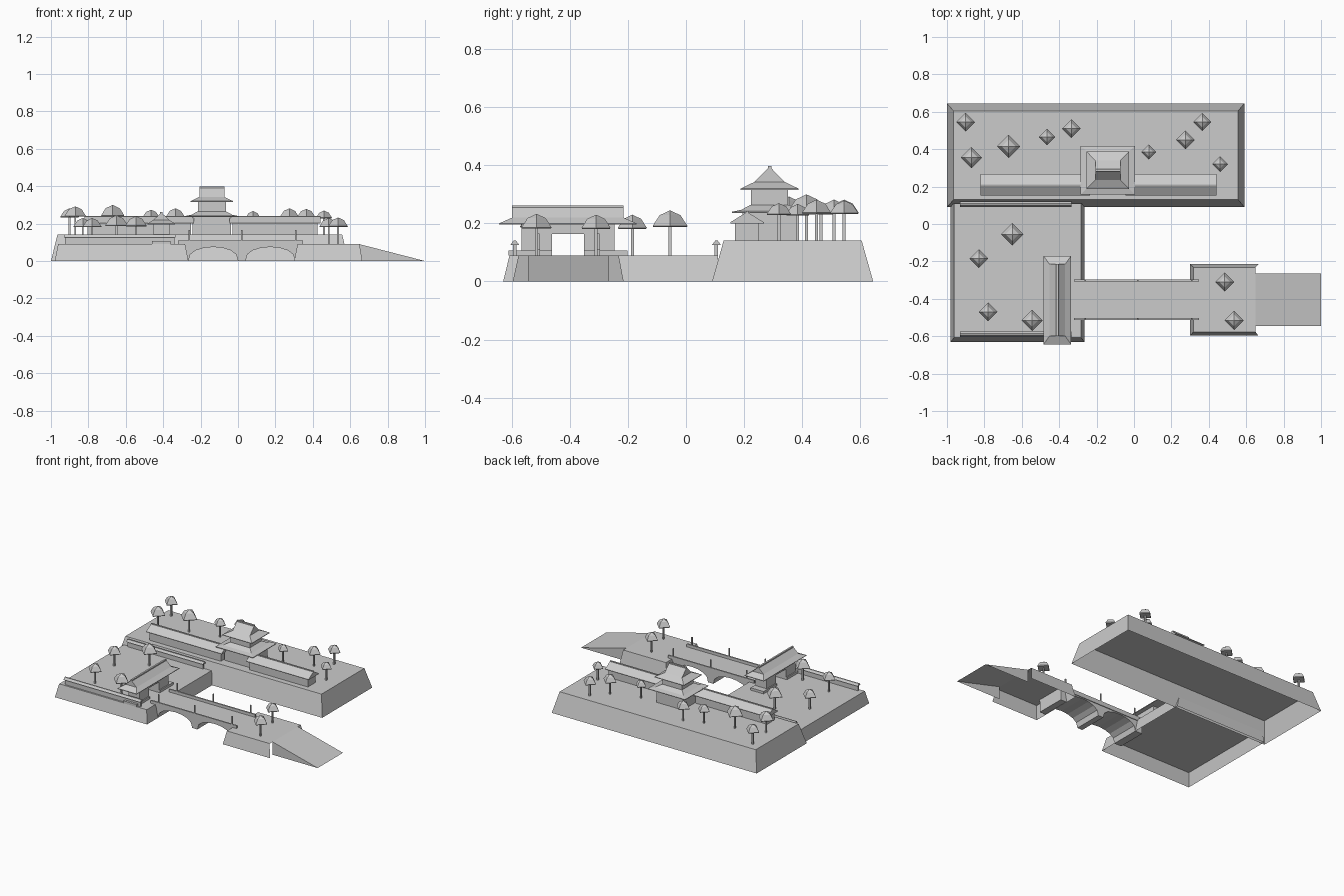
import bpy, bmesh
from math import pi, sin, cos

cube = bpy.data.objects.get("Cube")
if cube:
    bpy.data.objects.remove(cube, do_unlink=True)

stone = bpy.data.materials.new("pale_grey")
stone.use_nodes = True
GREY = (0.6, 0.6, 0.6, 1)
stone.diffuse_color = GREY
stone.node_tree.nodes["Principled BSDF"].inputs["Base Color"].default_value = GREY


def finish(name, bm):
    bmesh.ops.recalc_face_normals(bm, faces=bm.faces[:])
    mesh = bpy.data.meshes.new(name)
    bm.to_mesh(mesh)
    bm.free()
    mesh.materials.append(stone)
    obj = bpy.data.objects.new(name, mesh)
    bpy.context.collection.objects.link(obj)
    return obj


def loft(name, rings, bottom=True, open_east=False):
    """Stack of rectangles (x0, x1, y0, y1, z) joined by side faces."""
    bm = bmesh.new()
    loops = [[bm.verts.new(p) for p in ((a, c, z), (b, c, z), (b, d, z), (a, d, z))]
             for a, b, c, d, z in rings]
    for lo, hi in zip(loops, loops[1:]):
        for i in range(4):
            if not (open_east and i == 1):
                j = (i + 1) % 4
                bm.faces.new((lo[i], lo[j], hi[j], hi[i]))
    bm.faces.new(loops[-1])
    if bottom:
        bm.faces.new(loops[0])
    return finish(name, bm)


def box(name, x0, x1, y0, y1, z0, z1):
    return loft(name, [(x0, x1, y0, y1, z0), (x0, x1, y0, y1, z1)])


def centred(cx, cy, hx, hy, z):
    return (cx - hx, cx + hx, cy - hy, cy + hy, z)


def extrude_y(name, profile, y0, y1):
    bm = bmesh.new()
    front = bm.faces.new([bm.verts.new((x, y0, z)) for x, z in profile])
    out = bmesh.ops.extrude_face_region(bm, geom=[front])
    moved = [v for v in out["geom"] if isinstance(v, bmesh.types.BMVert)]
    bmesh.ops.translate(bm, verts=moved, vec=(0, y1 - y0, 0))
    return finish(name, bm)


def hip_gable_roof(name, cx, cy, outer, inner, eave, waist, ridge, along_x):
    """Flared skirt, gabled upper roof and a slim ridge beam."""
    w = 0.006
    top = (inner[0], w) if along_x else (w, inner[1])
    loft(name, [centred(cx, cy, *outer, eave), centred(cx, cy, *outer, eave + 0.004),
                centred(cx, cy, *inner, waist), centred(cx, cy, *top, ridge),
                centred(cx, cy, *top, ridge + 0.008)])


def tree(index, x, y, r, ground):
    top = ground + 0.065 + 1.5 * r
    rim = top - 0.9 * r
    bm = bmesh.new()
    loops = []
    for radius, z in ((r * 0.95, rim - 0.004), (r, rim), (r * 0.6, rim + r * 0.62)):
        loops.append([bm.verts.new((x + radius * cos(i * pi / 2), y + radius * sin(i * pi / 2), z))
                      for i in range(4)])
    tip = bm.verts.new((x, y, top))
    for i in range(4):
        j = (i + 1) % 4
        for lo, hi in zip(loops, loops[1:]):
            bm.faces.new((lo[i], lo[j], hi[j], hi[i]))
        bm.faces.new((loops[-1][i], loops[-1][j], tip))
    bm.faces.new(loops[0])
    finish(f"tree_canopy_{index}", bm)
    t = 0.005
    box(f"tree_trunk_{index}", x - t, x + t, y - t, y + t, ground, rim + 0.01)


LOW, HIGH = 0.09, 0.142

# Sloped terraces, hollow underneath
loft("upper_terrace", [(-1, 0.59, 0.09, 0.645, 0), (-0.965, 0.557, 0.13, 0.605, HIGH)], bottom=False)
loft("lower_terrace", [(-0.98, -0.265, -0.63, 0.11, 0), (-0.962, -0.283, -0.608, 0.11, LOW)], bottom=False)
loft("bridge_landing", [(0.3, 0.665, -0.597, -0.215, 0), (0.318, 0.65, -0.577, -0.232, LOW)],
     bottom=False, open_east=True)

# Ramp: sloped deck and triangular sides
bm = bmesh.new()
sides = [[bm.verts.new(p) for p in ((0.65, y, 0), (1, y, 0), (0.65, y, LOW))] for y in (-0.545, -0.265)]
for s in sides:
    bm.faces.new(s)
bm.faces.new((sides[0][1], sides[1][1], sides[1][2], sides[0][2]))
finish("ramp", bm)

# Two-arch bridge with parapets and posts
profile = [(-0.32, LOW), (-0.32, 0.0), (-0.265, 0.0)]
for start, end in ((-0.265, 0.0), (0.04, 0.305)):
    mid, half = (start + end) / 2, (end - start) / 2
    for k in range(9):
        a = pi - k * pi / 8
        profile.append((mid + half * cos(a), 0.001 + 0.074 * sin(a) ** 0.8 if 0 < k < 8 else 0.0))
profile = [p for i, p in enumerate(profile) if i == 0 or p != profile[i - 1]]
profile += [(0.35, 0.0), (0.35, LOW)]
extrude_y("bridge", profile, -0.508, -0.302)
for side, y in (("front", -0.508), ("back", -0.302)):
    box(f"bridge_parapet_{side}", -0.32, 0.348, y - 0.005, y + 0.005, LOW - 0.01, 0.11)
    for n, x in enumerate((-0.26, 0.02, 0.31)):
        box(f"bridge_post_{side}_{n}", x - 0.004, x + 0.004, y - 0.004, y + 0.004, LOW, 0.165)

# Low boundary walls with tiled caps
for side, y in (("front", -0.59), ("back", 0.105)):
    box(f"boundary_wall_{side}", -0.925, -0.34, y - 0.006, y + 0.006, LOW, 0.128)
    loft(f"boundary_cap_{side}", [centred(-0.632, y, 0.298, 0.015, 0.126),
                                  centred(-0.632, y, 0.298, 0.004, 0.141)])

# Gatehouse with a passage through it
gx, gy = -0.41, -0.407
for side, s in (("front", -1), ("back", 1)):
    a, b = sorted((gy + s * 0.055, gy + s * 0.16))
    box(f"gate_wall_{side}", gx - 0.043, gx + 0.043, a, b, LOW, 0.205)
    a, b = sorted((gy + s * 0.055, gy + s * 0.205))
    box(f"gate_plinth_{side}", gx - 0.05, gx + 0.05, a, b, LOW, 0.107)
box("gate_lintel", gx - 0.043, gx + 0.043, gy - 0.055, gy + 0.055, 0.163, 0.205)
hip_gable_roof("gate_roof", gx, gy, (0.074, 0.237), (0.042, 0.192), 0.196, 0.22, 0.254, False)

# Long gallery wings
for name, x0, x1 in (("left", -0.82, -0.235), ("right", -0.045, 0.44)):
    box(f"gallery_wall_{name}", x0 + 0.015, x1 - 0.015, 0.168, 0.25, HIGH, 0.205)
    loft(f"gallery_roof_{name}", [(x0, x1, 0.153, 0.268, 0.2), (x0, x1, 0.153, 0.268, 0.204),
                                  (x0, x1, 0.206, 0.215, 0.237), (x0, x1, 0.206, 0.215, 0.242)])

# Two-storey tower
tx, ty = -0.14, 0.288
box("tower_lower_body", tx - 0.103, tx + 0.103, 0.195, 0.382, HIGH, 0.24)
loft("tower_lower_roof", [centred(tx, ty, 0.145, 0.13, 0.236), centred(tx, ty, 0.145, 0.13, 0.24),
                          centred(tx, ty, 0.11, 0.097, 0.247), centred(tx, ty, 0.078, 0.066, 0.264)])
box("tower_upper_body", tx - 0.075, tx + 0.075, ty - 0.064, ty + 0.064, 0.255, 0.322)
hip_gable_roof("tower_upper_roof", tx, ty, (0.114, 0.1), (0.067, 0.052), 0.316, 0.343, 0.39, True)

# Trees: x, y, canopy radius
upper_trees = [(-0.9, 0.545, 0.05), (-0.87, 0.355, 0.057), (-0.67, 0.415, 0.062),
               (-0.465, 0.465, 0.045), (-0.335, 0.51, 0.05), (0.08, 0.385, 0.04),
               (0.275, 0.45, 0.05), (0.365, 0.545, 0.048), (0.46, 0.32, 0.042)]
lower_trees = [(-0.65, -0.055, 0.06), (-0.83, -0.185, 0.05), (-0.78, -0.47, 0.05),
               (-0.545, -0.515, 0.057), (0.485, -0.31, 0.05), (0.535, -0.515, 0.052)]
trees = [(t, HIGH) for t in upper_trees] + [(t, LOW) for t in lower_trees]
for i, (t, ground) in enumerate(trees):
    tree(i, *t, ground)
